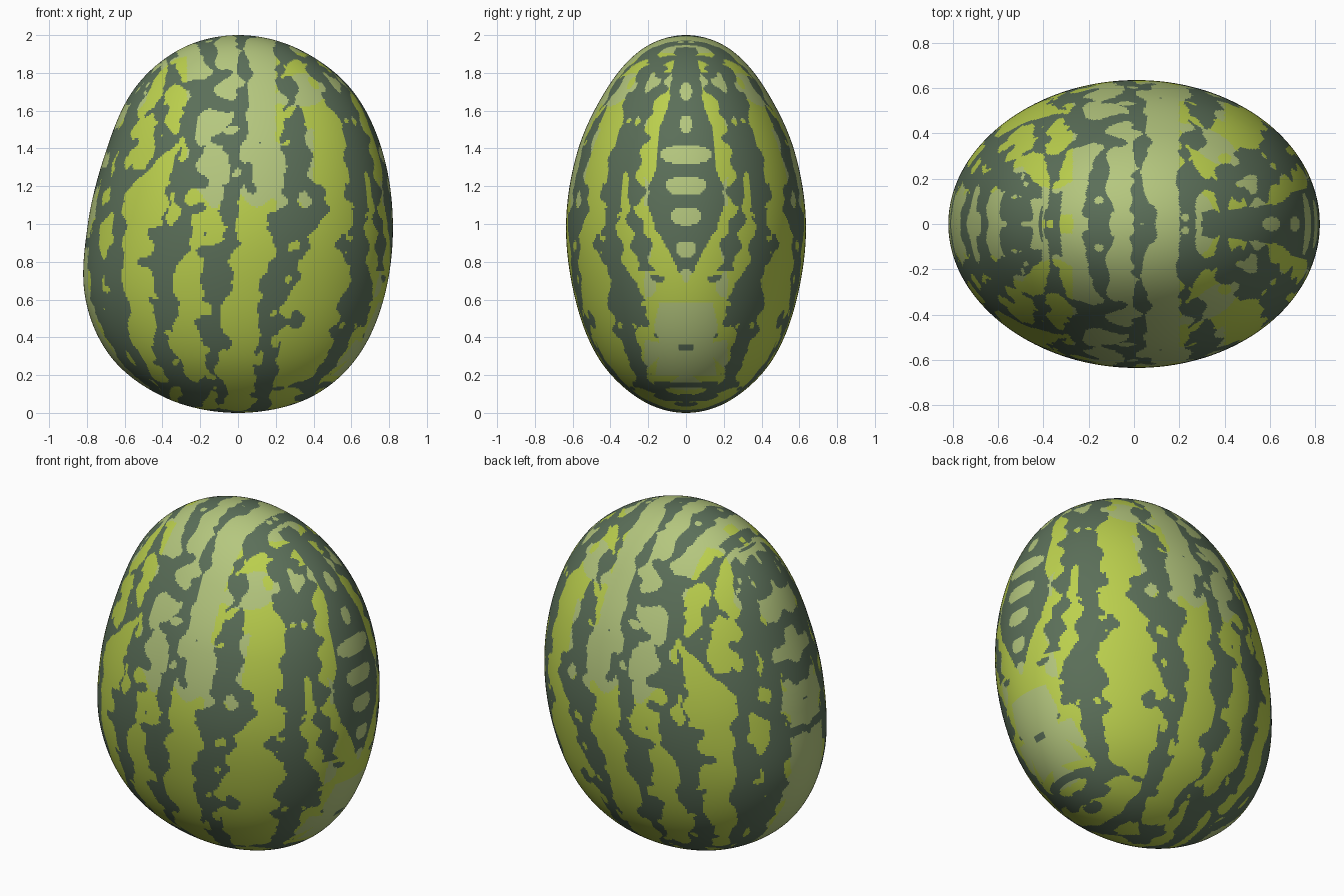
import bpy, math
from mathutils import Vector, noise

if "Cube" in bpy.data.objects:
    bpy.data.objects.remove(bpy.data.objects["Cube"])

RINGS, SEGS = 300, 400
LIGHT, PALE, DARK = 0, 1, 2

# Body outline at even angles between the poles: left x, right x, half depth
BODY = [(-.375, .37, .25), (-.67, .63, .465), (-.81, .775, .59), (-.795, .82, .635),
        (-.70, .765, .575), (-.555, .605, .425), (-.31, .325, .235)]

# Dark stripes: place across the width at five even heights, half width, bulge height
STRIPES = [(-.81, -.79, -.80, -.88, -.93, .048, .6),
           (-.56, -.48, -.43, -.42, -.33, .08, .92),
           (-.90, -.90, -.95, -.60, -.76, .04, 1.5),
           (-.19, -.15, -.08, -.07, .04, .065, .72),
           (.28, .25, .37, .36, .47, .085, 1.0),
           (.79, .82, .77, .79, .80, .06, .55)]


def outline(u):
    """Smooth cross-section sizes at u = 0 (bottom) to 1 (top)."""
    rows = [tuple(-v for v in BODY[0]), (0, 0, 0), *BODY, (0, 0, 0), tuple(-v for v in BODY[-1])]
    i = min(int(u * 8), 7)
    t = u * 8 - i
    a, b, c, d = (Vector(r) for r in rows[i:i + 4])
    return b + t * ((c - a) + t * ((2*a - 5*b + 4*c - d) + t * (3*(b - c) + d - a))) / 2


def stripe_places(z):
    """Centre and half width of every stripe at this height."""
    k = max(0, min(3.999, (z - .2) / .4))
    i = int(k)
    return [(s[i] + (s[i + 1] - s[i]) * (k - i),
             s[5] + .05 * math.exp(-((z - s[6]) / .12)**2)) for s in STRIPES]


def wobble(p, size, tall=1):
    return noise.noise(Vector((p.x * size + size, p.y * size + 3, p.z * size / tall + 5)))


def side_mark(right, y, z, edge, lump):
    """Marks around the two side seams; None where there are none."""
    if right:
        if .2 < z < .58 and y < .15 + edge:          # bare ground patch
            return DARK if abs(z - .345) < .018 and y < .04 else PALE
        band = min((z - .7) * .6, .19 - .2 * (z - 1.2), .19)
        if y < band + edge:                          # seam stripe with holes
            room = .05 + .15 * (z - .87) if z < 1.45 else .03
            hole = z < 1.75 and math.cos((z - .87) * 38) > (y / room)**4 - .2 + .5 * lump
            return PALE if hole else DARK
        if z < .2 and y < .17 and math.sin(z * 95) + lump > -.1:
            return DARK
        if .75 < z < 1.8 and abs(y - .28 + .4 * (z - 1.15)**2 + edge) < .035 + .07 * lump:
            return DARK
    else:
        if y < .13 + 2 * edge and 1.05 < z < 1.85:   # barred upper seam
            return DARK if math.sin(z * 26 + 1) + 2.5 * lump > .1 else PALE
        if y < .14 + edge and .2 < z <= 1.05:        # pale lower seam
            return DARK if math.sin(z * 30) + 2 * lump > 1.3 else PALE
        if .3 < z < 1.6 and abs(y - .2 + edge) < .035 + .07 * lump:
            return DARK
    return None


def pick_colour(c, size, places):
    x, y, z = c.x, abs(c.y), c.z
    p = Vector((x, y, z))
    big, fine, lump = wobble(p, 6, .8), wobble(p, 19), wobble(p, 8, .75)
    if abs(x) > .3:
        mark = side_mark(x > 0, y, z, .025 * big + .012 * fine, lump)
        if mark is not None:
            return mark
    half = max((size[1] - size[0]) / 2, .48)
    limb = max(.35, min(1, y / max(size[2], .01)))
    across = x - (size[0] + size[1]) / 2 + (.035 * big + .018 * fine) * limb
    grow = (.06 * lump + .015 * fine) * limb
    if lump > .3:                                    # arms reaching between stripes
        grow += .25 * (lump - .3)
    if any(abs(across - t * half) < max(w * half, .03) + grow for t, w in places):
        if wobble(p, 13) < .48:                      # specks inside stripes
            return DARK
    # Paler skin high up and beside the seams
    if -.27 < x < .2 and z > 1.12 + .3 * big:
        return PALE
    if .2 <= x < .4 and 1.02 < z + .2 * big < 1.45:
        return PALE
    tone = wobble(p, 5)
    if z > 1.55 and tone > .2:
        return PALE
    return PALE if abs(x) > .45 and y < .22 and tone > .1 else LIGHT


# Melon surface built from rings between two poles
verts, faces, ids = [(0, 0, 0)], [], []
for r in range(1, RINGS):
    u = r / RINGS
    xl, xr, hy = outline(u)
    for s in range(SEGS):
        a = math.tau * s / SEGS
        verts.append(((xl + xr) / 2 + (xr - xl) / 2 * math.cos(a), hy * math.sin(a),
                      1 - math.cos(math.pi * u)))
verts.append((0, 0, 2))
top = len(verts) - 1

for r in range(RINGS):
    u = (r + .5) / RINGS
    size = outline(u)
    places = stripe_places(1 - math.cos(math.pi * u))
    lo, hi = 1 + (r - 1) * SEGS, 1 + r * SEGS
    for s in range(SEGS):
        t = (s + 1) % SEGS
        if r == 0:
            f = (0, hi + t, hi + s)
        elif r == RINGS - 1:
            f = (lo + s, lo + t, top)
        else:
            f = (lo + s, lo + t, hi + t, hi + s)
        faces.append(f)
        c = sum((Vector(verts[i]) for i in f), Vector()) / len(f)
        ids.append(pick_colour(c, size, places))

mesh = bpy.data.meshes.new("melon_rind")
mesh.from_pydata(verts, [], faces)
for name, col in (("yellow_green_rind", (.50, .63, .075)),
                  ("pale_green_rind", (.46, .57, .21)),
                  ("dark_green_stripe", (.105, .16, .10))):
    m = bpy.data.materials.new(name)
    m.diffuse_color = (*col, 1)
    m.use_nodes = True
    m.node_tree.nodes["Principled BSDF"].inputs["Base Color"].default_value = m.diffuse_color
    mesh.materials.append(m)
mesh.polygons.foreach_set("material_index", ids)
mesh.polygons.foreach_set("use_smooth", [True] * len(faces))
mesh.update()
melon = bpy.data.objects.new("melon_rind", mesh)
bpy.context.collection.objects.link(melon)
